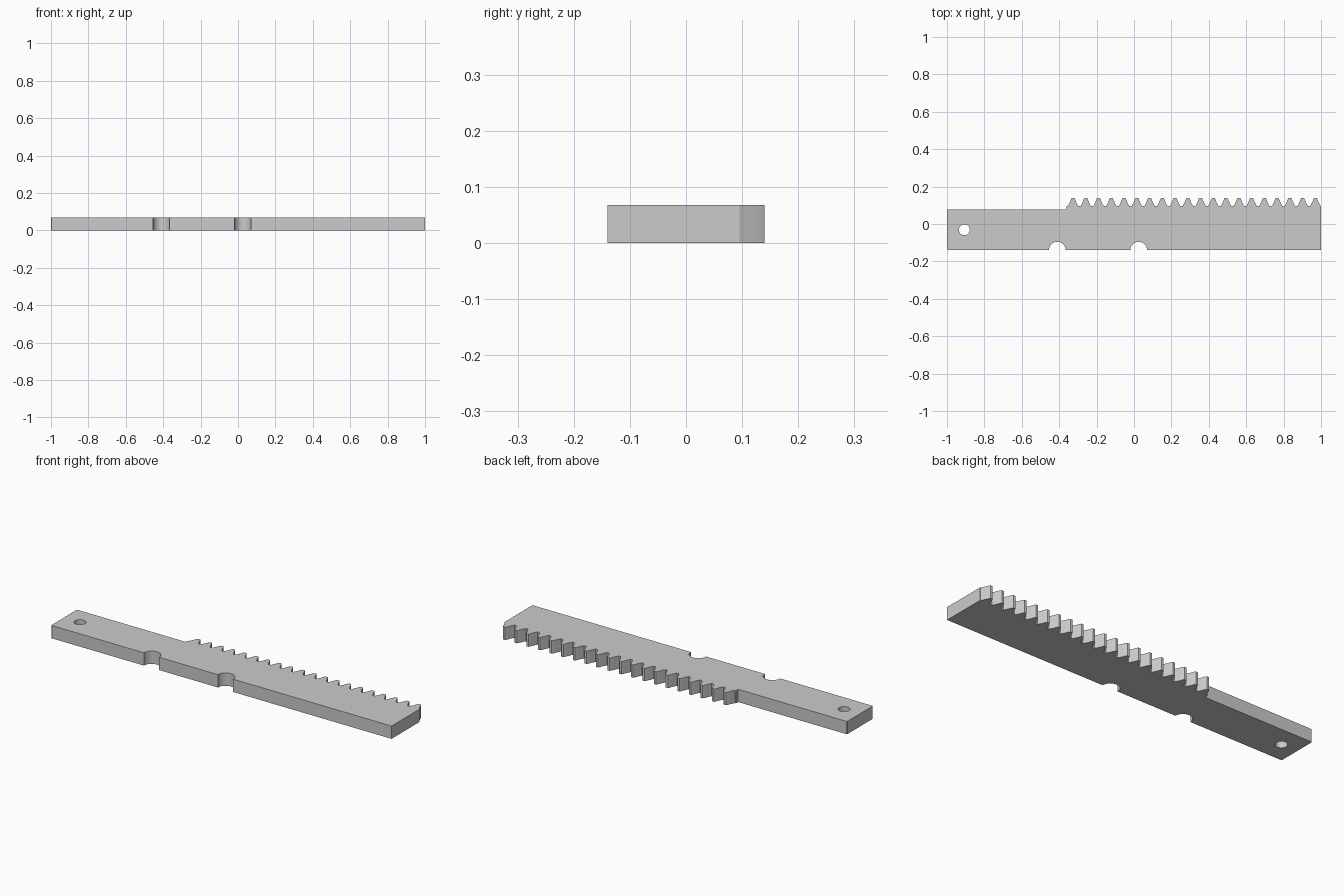
import bpy
import bmesh
from math import cos, sin, pi

cube = bpy.data.objects.get("Cube")
if cube:
    bpy.data.objects.remove(cube, do_unlink=True)

THICK = 0.068
FRONT, SHOULDER, ROOT, TIP = -0.14, 0.077, 0.095, 0.14
STEP_X = -0.36
TEETH, FIRST, PITCH = 20, -0.326, 0.0682
FLANK = [(0.028, ROOT), (0.018, 0.114), (0.010, 0.135), (0.006, TIP)]
NOTCHES = (-0.41, 0.025)
NOTCH_R = 0.045
BEVEL = 0.004

# Flat grey metal
grey = bpy.data.materials.new("grey_metal")
grey.use_nodes = True
colour = (0.6, 0.6, 0.6, 1)
grey.diffuse_color = colour
grey.node_tree.nodes["Principled BSDF"].inputs["Base Color"].default_value = colour


def extrude_profile(name, points, z0, z1):
    """Turn a closed outline into a solid between two heights."""
    bm = bmesh.new()
    face = bm.faces.new([bm.verts.new((x, y, z0)) for x, y in points])
    top = bmesh.ops.extrude_face_region(bm, geom=[face])["geom"]
    bmesh.ops.translate(bm, vec=(0, 0, z1 - z0),
                        verts=[v for v in top if isinstance(v, bmesh.types.BMVert)])
    bmesh.ops.recalc_face_normals(bm, faces=bm.faces)
    mesh = bpy.data.meshes.new(name)
    bm.to_mesh(mesh)
    bm.free()
    mesh.materials.append(grey)
    obj = bpy.data.objects.new(name, mesh)
    bpy.context.collection.objects.link(obj)
    return obj


# Front edge with two half-round notches
outline = [(-1 + BEVEL, FRONT)]
for cx in NOTCHES:
    outline += [(cx - NOTCH_R * cos(pi * i / 20), FRONT + NOTCH_R * sin(pi * i / 20))
                for i in range(21)]
outline += [(1, FRONT), (1, ROOT)]

# Row of gear teeth, from the right end back to the step
for i in reversed(range(TEETH)):
    cx = FIRST + i * PITCH
    outline += [(cx + w, y) for w, y in FLANK]
    outline += [(cx - w, y) for w, y in reversed(FLANK)]

# Step down to the plain handle end
outline += [(STEP_X, ROOT), (STEP_X, SHOULDER), (-1 + BEVEL, SHOULDER),
            (-1, SHOULDER - BEVEL), (-1, FRONT + BEVEL)]
rack = extrude_profile("toothed_rack", outline, 0, THICK)

# Round hole through the handle end
circle = [(-0.907 + 0.029 * cos(pi * i / 20), -0.031 + 0.029 * sin(pi * i / 20))
          for i in range(40)]
cutter = extrude_profile("hole_cutter", circle, -0.05, THICK + 0.05)
cutter.hide_render = True
cut = rack.modifiers.new("hole", 'BOOLEAN')
cut.operation = 'DIFFERENCE'
cut.solver = 'EXACT'
cut.object = cutter

for obj in bpy.context.selected_objects:
    obj.select_set(False)
rack.select_set(True)
bpy.context.view_layer.objects.active = rack
bpy.ops.object.modifier_apply(modifier=cut.name)
bpy.data.objects.remove(cutter, do_unlink=True)
bpy.ops.object.shade_smooth_by_angle(angle=pi / 9)
